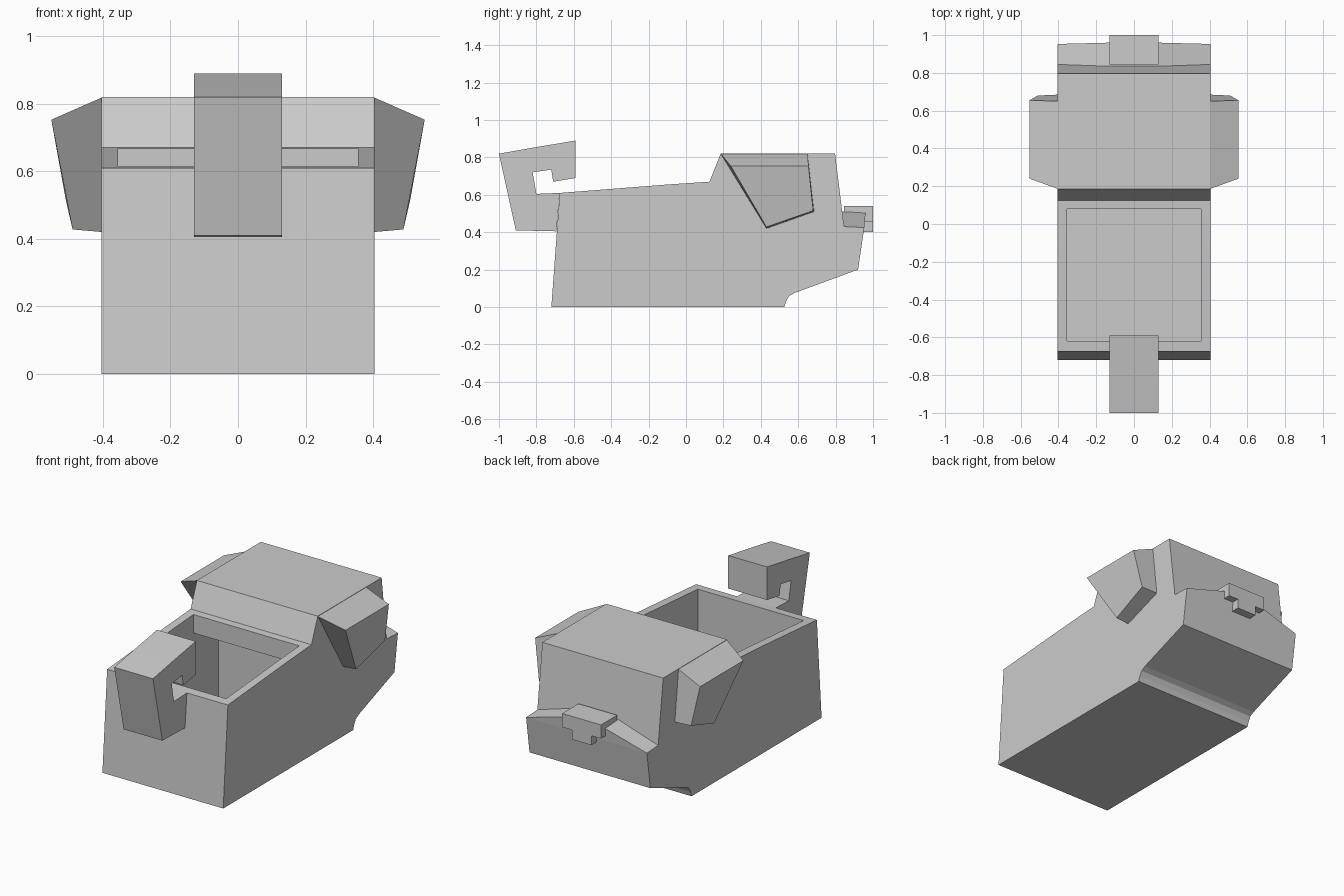
import bpy, bmesh

if "Cube" in bpy.data.objects:
    bpy.data.objects.remove(bpy.data.objects["Cube"])


def loft(name, ring_a, ring_b):
    """Closed solid between two matching rings of 3D points."""
    bm = bmesh.new()
    a = [bm.verts.new(p) for p in ring_a]
    b = [bm.verts.new(p) for p in ring_b]
    n = len(a)
    bm.faces.new(a)
    bm.faces.new(b[::-1])
    for i in range(n):
        j = (i + 1) % n
        bm.faces.new((a[j], a[i], b[i], b[j]))
    bmesh.ops.recalc_face_normals(bm, faces=bm.faces[:])
    mesh = bpy.data.meshes.new(name)
    bm.to_mesh(mesh)
    bm.free()
    obj = bpy.data.objects.new(name, mesh)
    bpy.context.collection.objects.link(obj)
    return obj


def side_prism(name, profile, half):
    """Extrude a (y, z) profile symmetrically across x."""
    return loft(name, [(-half, y, z) for y, z in profile],
                [(half, y, z) for y, z in profile])


# Body and head silhouette
body = side_prism("body", [
    (-0.72, 0), (0.525, 0), (0.535, 0.03), (0.55, 0.058), (0.58, 0.075),
    (0.92, 0.2), (0.953, 0.425), (0.845, 0.43), (0.797, 0.82),
    (0.185, 0.82), (0.125, 0.67), (-0.1, 0.655), (-0.675, 0.61)], 0.405)

# Open compartment, running back under the lip below the head
cutter = side_prism("compartment_cutter", [
    (-0.62, 0.05), (0.32, 0.05), (0.32, 0.555), (0.08, 0.555),
    (0.08, 0.9), (-0.62, 0.9)], 0.355)
cutter.hide_render = True
mod = body.modifiers.new("compartment", 'BOOLEAN')
mod.operation = 'DIFFERENCE'
mod.solver = 'EXACT'
mod.object = cutter
bpy.context.view_layer.objects.active = body
bpy.ops.object.modifier_apply(modifier=mod.name)
bpy.data.objects.remove(cutter)

# Snout ridge, sloping down to both sides
loft("snout",
     [(-0.405, 0.845, 0.43), (-0.13, 0.835, 0.51),
      (0.13, 0.835, 0.51), (0.405, 0.845, 0.43)],
     [(-0.405, 0.953, 0.425), (-0.13, 0.96, 0.503),
      (0.13, 0.96, 0.503), (0.405, 0.953, 0.425)])

# T-shaped nose
nose = [(-0.13, 0.54), (0.13, 0.54), (0.13, 0.457), (0.065, 0.457),
        (0.065, 0.4), (-0.065, 0.4), (-0.065, 0.457), (-0.13, 0.457)]
loft("nose", [(x, 0.845, z) for x, z in nose], [(x, 1.0, z) for x, z in nose])

# Hooked tail
side_prism("tail", [
    (-1.0, 0.82), (-0.83, 0.85), (-0.59, 0.89), (-0.59, 0.69),
    (-0.71, 0.67), (-0.72, 0.735), (-0.82, 0.72), (-0.80, 0.605),
    (-0.675, 0.61), (-0.693, 0.405), (-0.91, 0.41)], 0.13)

# Folded ears, mirrored
inner = [(0.4, 0.185, 0.82), (0.4, 0.65, 0.82), (0.4, 0.685, 0.51), (0.4, 0.43, 0.42)]
outer = [(0.553, 0.24, 0.753), (0.553, 0.655, 0.753), (0.51, 0.68, 0.515), (0.49, 0.43, 0.428)]
for side, s in (("right", 1), ("left", -1)):
    loft("ear_" + side, [(s * x, y, z) for x, y, z in inner],
         [(s * x, y, z) for x, y, z in outer])
